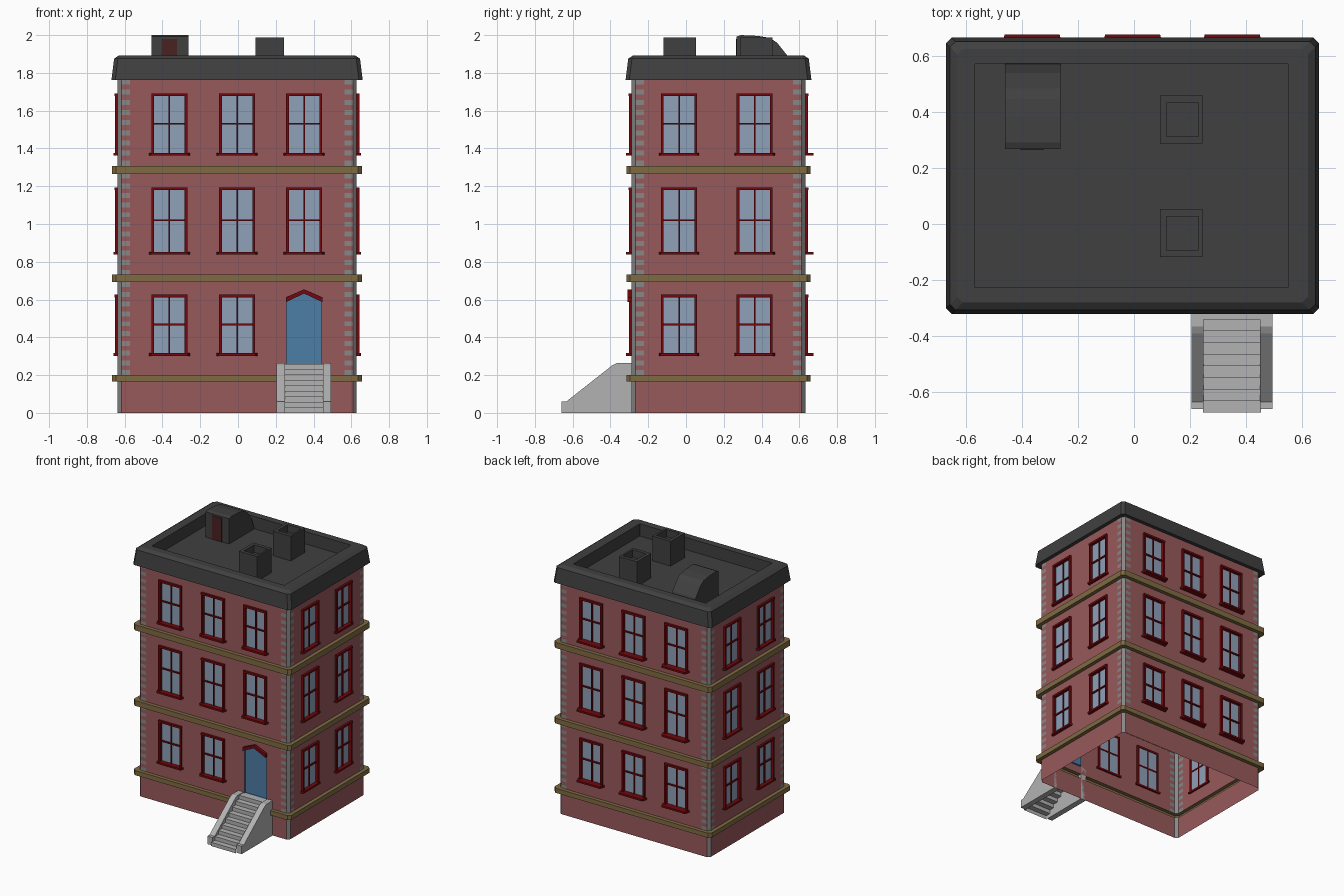
import bpy, bmesh

if "Cube" in bpy.data.objects:
    bpy.data.objects.remove(bpy.data.objects["Cube"])

X0, X1, Y0, Y1 = -0.638, 0.628, -0.288, 0.632   # wall planes
CH, TOOTH = 0.02, 0.065                         # corner chamfer, quoin reach
ROOF_Z = 1.765
FLOORS = [(0.2, 0.692), (0.732, 1.265), (1.308, ROOF_Z)]
BANDS = [(0.165, 0.2), (0.692, 0.732), (1.265, 1.308)]
WIN_Z = [(0.31, 0.626), (0.846, 1.194), (1.37, 1.692)]
WX, WY = [-0.363, -0.005, 0.35], [-0.037, 0.363]
HW, FR = 0.096, 0.015                           # window half width, frame width
DOOR = (0.257, 0.443, 0.26, 0.594, 0.636)       # x0, x1, sill, eaves, apex


def lin(c):
    return c / 12.92 if c <= 0.04045 else ((c + 0.055) / 1.055) ** 2.4


def material(name, r, g, b):
    m = bpy.data.materials.new(name)
    m.diffuse_color = (lin(r), lin(g), lin(b), 1)
    m.use_nodes = True
    m.node_tree.nodes["Principled BSDF"].inputs["Base Color"].default_value = m.diffuse_color
    return m


BRICK = material("brick", 0.60, 0.35, 0.36)
OLIVE = material("olive", 0.50, 0.42, 0.26)
RED = material("red_trim", 0.45, 0.03, 0.05)
GLASS = material("glass", 0.56, 0.63, 0.72)
BLUE = material("door_blue", 0.30, 0.49, 0.65)
SLATE = material("roof_dark", 0.25, 0.25, 0.25)
MAROON = material("hatch_door", 0.29, 0.13, 0.13)
GREY = material("quoin_grey", 0.53, 0.53, 0.53)
STONE = material("stair_stone", 0.70, 0.70, 0.70)


class Part:
    """Collects faces, then becomes one object."""
    def __init__(self, name, mat):
        self.name, self.mat, self.bm = name, mat, bmesh.new()

    def face(self, pts, flip=False):
        vs = [self.bm.verts.new(p) for p in pts]
        self.bm.faces.new(vs[::-1] if flip else vs)

    def loft(self, rings, cap=False):
        for a, b in zip(rings, rings[1:]):
            for i in range(len(a)):
                j = (i + 1) % len(a)
                self.face([a[i], a[j], b[j], b[i]])
        if cap:
            self.face(rings[-1])

    def prism(self, lo, hi):
        self.loft([lo, hi], True)
        self.face(lo, True)

    def done(self, recalc=False):
        bmesh.ops.remove_doubles(self.bm, verts=self.bm.verts, dist=1e-5)
        if recalc:
            bmesh.ops.recalc_face_normals(self.bm, faces=self.bm.faces)
        me = bpy.data.meshes.new(self.name)
        self.bm.to_mesh(me)
        self.bm.free()
        me.materials.append(self.mat)
        bpy.context.collection.objects.link(bpy.data.objects.new(self.name, me))


def ring(z, out=0.0, c=CH):
    """Chamfered rectangle around the walls, offset outwards."""
    a, b, d, e = X0 - out, X1 + out, Y0 - out, Y1 + out
    return [(a + c, d, z), (b - c, d, z), (b, d + c, z), (b, e - c, z),
            (b - c, e, z), (a + c, e, z), (a, e - c, z), (a, d + c, z)]


def rect(x0, x1, y0, y1, z):
    return [(x0, y0, z), (x1, y0, z), (x1, y1, z), (x0, y1, z)]


# Each side: mapping (along, up, outwards) -> xyz, span, window centres, sill depth
SIDES = {
    "front": (lambda u, z, d: (u, Y0 - d, z), X0, X1, WX, 0.03, False),
    "right": (lambda u, z, d: (X1 + d, u, z), Y0, Y1, WY, 0.022, False),
    "back": (lambda u, z, d: (u, Y1 + d, z), X0, X1, WX, 0.043, True),
    "left": (lambda u, z, d: (X0 - d, u, z), Y0, Y1, WY, 0.022, True),
}

quoins = Part("corner_quoins", GREY)
for side, (P, lo, hi, centres, sill, flip) in SIDES.items():
    wall = Part("wall_" + side, BRICK)
    frames = Part("window_frames_" + side, RED)
    panes = Part("window_glass_" + side, GLASS)

    def quad(part, u0, u1, z0, z1, d=0.0):
        part.face([P(u0, z0, d), P(u1, z0, d), P(u1, z1, d), P(u0, z1, d)], flip)

    def box(part, u0, u1, z0, z1, d0, d1, t=0.0):
        part.prism([P(u0, z0, d0), P(u1, z0, d0), P(u1, z1, d0), P(u0, z1, d0)],
                   [P(u0 + t, z0, d1), P(u1 - t, z0, d1), P(u1 - t, z1, d1), P(u0 + t, z1, d1)])

    # Basement strip below the first band
    quad(wall, lo + CH, hi - CH, 0, BANDS[0][0])
    for f, (z0, z1) in enumerate(FLOORS):
        # Toothed quoins at both ends
        n = 2 * round((z1 - z0) / 0.056) + 1
        h = (z1 - z0) / n
        for k in range(n):
            part = wall if k % 2 else quoins
            for a, b in ((lo + CH, lo + TOOTH), (hi - TOOTH, hi - CH)):
                quad(part, a, b, z0 + k * h, z0 + (k + 1) * h)
        # Wall with window and door openings
        holes = []
        for c in centres:
            if side == "front" and f == 0 and c == WX[2]:
                holes.append((DOOR[0], DOOR[1], DOOR[2], DOOR[4]))
                continue
            b, t = WIN_Z[f]
            holes.append((c - HW + FR, c + HW - FR, b, t - FR))
            # Frame, muntins, sill and glass
            for u0, u1 in ((c - HW, c - HW + FR), (c + HW - FR, c + HW)):
                box(frames, u0, u1, b, t - FR, -0.012, 0.014)
            box(frames, c - HW, c + HW, t - FR, t, -0.012, 0.016)
            box(frames, c - 0.004, c + 0.004, b, t - FR, -0.012, 0.0)
            m = (b + t) / 2
            box(frames, c - HW + FR, c + HW - FR, m - 0.005, m + 0.005, -0.012, 0.002)
            box(frames, c - 0.112, c + 0.112, b - 0.008, b + 0.006, -0.012, sill, 0.014)
            quad(panes, c - HW + FR, c + HW - FR, b, t - FR, -0.008)
        us = sorted({lo + TOOTH, hi - TOOTH} | {v for q in holes for v in q[:2]})
        zs = sorted({z0, z1} | {v for q in holes for v in q[2:]})
        for a, b in zip(us, us[1:]):
            for c, d in zip(zs, zs[1:]):
                um, zm = (a + b) / 2, (c + d) / 2
                if not any(q[0] < um < q[1] and q[2] < zm < q[3] for q in holes):
                    quad(wall, a, b, c, d)
    if side == "front":
        # Brick corners above the pointed door
        x0, x1, zb, ze, za = DOOR
        xm = (x0 + x1) / 2
        wall.face([P(x0, ze, 0), P(xm, za, 0), P(x0, za, 0)])
        wall.face([P(x1, ze, 0), P(x1, za, 0), P(xm, za, 0)])
        # Recessed door and its gable trim
        door = Part("front_door", BLUE)
        shape = [(x0, zb), (x1, zb), (x1, ze), (xm, za), (x0, ze)]
        door.loft([[P(u, z, 0) for u, z in shape], [P(u, z, -0.012) for u, z in shape]], True)
        door.done()
        trim = Part("door_gable_trim", RED)
        for s in (-1, 1):
            e = xm + s * 0.097
            shape = [(e, ze - 0.008), (xm, za - 0.004), (xm, za + 0.018), (e, ze + 0.018)]
            trim.prism([P(u, z, -0.01) for u, z in shape], [P(u, z, 0.022) for u, z in shape])
        trim.done(True)
    wall.done()
    panes.done()
    frames.done(True)

# Chamfered grey corners between the bands
for z0, z1 in [(0, BANDS[0][0])] + FLOORS:
    a, b = ring(z0), ring(z1)
    for i in (1, 3, 5, 7):
        j = (i + 1) % 8
        quoins.face([a[i], a[j], b[j], b[i]])
quoins.done()

# Projecting bands, open to the hollow inside
for i, (z0, z1) in enumerate(BANDS):
    band = Part(f"string_band_{i + 1}", OLIVE)
    band.loft([ring(z0), ring(z0, 0.028), ring(z1, 0.028), ring(z1)])
    band.done()

# Roof with flared parapet and sunken deck
IN = (-0.566, 0.548, -0.227, 0.571)
roof = Part("roof_parapet", SLATE)


def inner(z):
    a, b, d, e = IN
    c = 0.0005
    return [(a + c, d, z), (b - c, d, z), (b, d + c, z), (b, e - c, z),
            (b - c, e, z), (a + c, e, z), (a, e - c, z), (a, d + c, z)]


roof.loft([ring(ROOF_Z), ring(1.762, 0.032), ring(1.875, 0.018), ring(1.893, -0.008),
           inner(1.893), inner(1.8)], True)
roof.done()

# Chimneys with hollow tops
for i, (y0, y1) in enumerate([(-0.118, 0.053), (0.286, 0.457)]):
    ch = Part(f"chimney_{i + 1}", SLATE)
    ch.loft([rect(0.092, 0.244, y0, y1, 1.8), rect(0.092, 0.244, y0, y1, 1.987),
             rect(0.116, 0.23, y0 + 0.026, y1 - 0.026, 1.987),
             rect(0.116, 0.23, y0 + 0.026, y1 - 0.026, 1.93)], True)
    ch.done()

# Stairhead on the roof with curved back
prof = [(0.268, 1.8), (0.57, 1.8), (0.538, 1.89), (0.482, 1.96), (0.445, 1.985),
        (0.38, 1.996), (0.29, 2.0), (0.268, 1.992)]
head = Part("roof_stairhead", SLATE)
head.prism([(-0.459, y, z) for y, z in prof], [(-0.262, y, z) for y, z in prof])
head.done(True)
hatch = Part("roof_stairhead_door", MAROON)
hatch.prism(rect(-0.404, -0.322, 0.264, 0.275, 1.8), rect(-0.404, -0.322, 0.264, 0.275, 1.98))
hatch.done(True)

# Entrance steps: open sheet of treads and risers
N, TOP = 9, 0.26
steps = Part("entrance_steps", STONE)
path = [(-0.672, 0.0)]
for k in range(N):
    y = -0.672 + 0.0415 * k
    path += [(y, TOP * (k + 1) / N), (y + 0.0415, TOP * (k + 1) / N)]
path[-1] = (Y0, TOP)
for (ya, za), (yb, zb) in zip(path, path[1:]):
    steps.face([(0.245, ya, za), (0.452, ya, za), (0.452, yb, zb), (0.245, yb, zb)])
steps.done()

# Sloped side walls of the steps
prof = [(Y0, 0), (Y0, 0.265), (-0.365, 0.265), (-0.39, 0.252), (-0.634, 0.06), (-0.66, 0.06), (-0.66, 0)]
for name, a, b in (("left", 0.204, 0.248), ("right", 0.449, 0.493)):
    s = Part("stair_wall_" + name, STONE)
    s.prism([(a, y, z) for y, z in prof], [(b, y, z) for y, z in prof])
    s.done(True)
